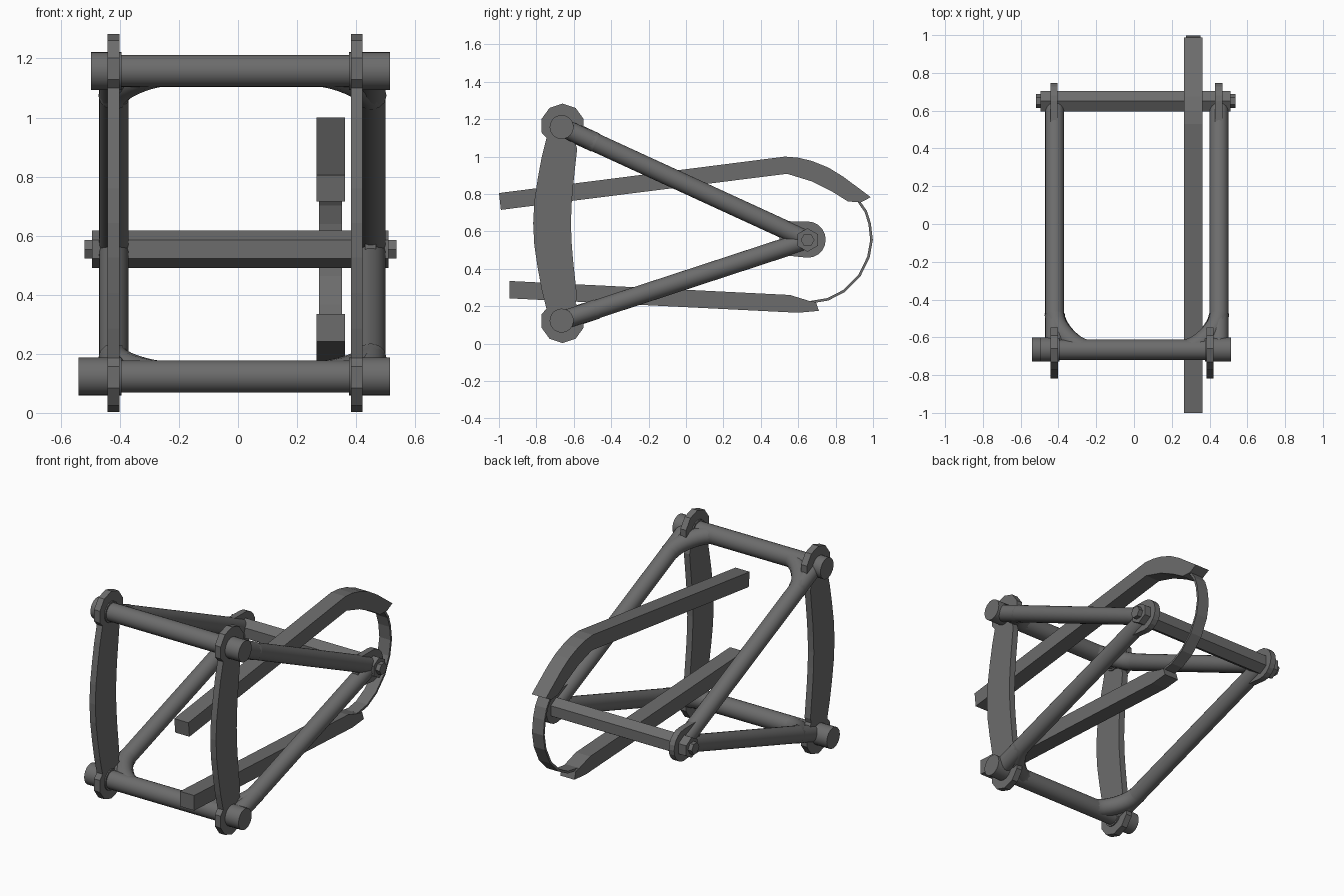
import bpy, bmesh, math
from mathutils import Vector

if "Cube" in bpy.data.objects:
    bpy.data.objects.remove(bpy.data.objects["Cube"])

TOP, LOW, REAR = (-0.665, 1.158), (-0.665, 0.123), (0.65, 0.554)   # pivots (y, z)


def add_object(name, bm):
    me = bpy.data.meshes.new(name)
    bmesh.ops.recalc_face_normals(bm, faces=bm.faces)
    bm.to_mesh(me)
    bm.free()
    ob = bpy.data.objects.new(name, me)
    bpy.context.collection.objects.link(ob)
    return ob


def prism(name, pts, x0, x1):
    """Extrude a (y, z) outline along x."""
    bm = bmesh.new()
    face = bm.faces.new([bm.verts.new((x0, y, z)) for y, z in pts])
    out = bmesh.ops.extrude_face_region(bm, geom=[face], use_keep_orig=True)
    verts = [v for v in out['geom'] if isinstance(v, bmesh.types.BMVert)]
    bmesh.ops.translate(bm, verts=verts, vec=(x1 - x0, 0, 0))
    return add_object(name, bm)


def smooth(ob):
    bpy.ops.object.select_all(action='DESELECT')
    ob.select_set(True)
    bpy.context.view_layer.objects.active = ob
    bpy.ops.object.shade_smooth_by_angle(angle=math.radians(35))


def rod(name, a, b, r, sides=24):
    a, b = Vector(a), Vector(b)
    bpy.ops.mesh.primitive_cylinder_add(vertices=sides, radius=r, depth=(b - a).length,
                                        location=(a + b) / 2)
    ob = bpy.context.object
    ob.rotation_mode = 'QUATERNION'
    ob.rotation_quaternion = (b - a).to_track_quat('Z', 'Y')
    ob.name = name
    if sides > 8:
        smooth(ob)


def bend(name, a, corner, b, r):
    """Round tube swept from a to b, pulled towards the corner."""
    cu = bpy.data.curves.new(name, 'CURVE')
    cu.dimensions, cu.bevel_depth, cu.bevel_resolution = '3D', r, 4
    cu.resolution_u = 8
    sp = cu.splines.new('BEZIER')
    sp.bezier_points.add(1)
    a, corner, b = Vector(a), Vector(corner), Vector(b)
    for bp, p in zip(sp.bezier_points, (a, b)):
        bp.co = p
        h = p.lerp(corner, 0.4)
        bp.handle_left, bp.handle_right = (2 * p - h, h) if p == a else (h, 2 * p - h)
    ob = bpy.data.objects.new(name, cu)
    bpy.context.collection.objects.link(ob)
    bpy.ops.object.select_all(action='DESELECT')
    ob.select_set(True)
    bpy.context.view_layer.objects.active = ob
    bpy.ops.object.convert(target='MESH')
    smooth(ob)


def ring(cy, cz, r, a0, a1, n):
    return [(cy + r * math.cos(math.radians(a0 + (a1 - a0) * i / n)),
             cz + r * math.sin(math.radians(a0 + (a1 - a0) * i / n))) for i in range(n + 1)]


# Bowed side plates with ten-sided ends, mirrored about mid height
half = [(-0.615, 0.643), (-0.612, 0.74), (-0.604, 0.84), (-0.592, 0.95), (-0.582, 1.04)]
half += ring(-0.66, 1.165, 0.118, -54, 198, 7)
half += [(-0.746, 1.10), (-0.771, 1.00), (-0.793, 0.88), (-0.811, 0.76), (-0.817, 0.643)]
plate = half + [(y, 1.286 - z) for y, z in reversed(half[1:-1])]
prism("side_plate_left", plate, -0.442, -0.402)
prism("side_plate_right", plate, 0.383, 0.422)

# Front crossbars with thicker end bosses, side tubes and corner bends
for level, (y, z), left_end in (("upper", TOP, -0.497), ("lower", LOW, -0.54)):
    rod(level + "_crossbar", (-0.45, y, z), (0.45, y, z), 0.0545)
    rod(level + "_boss_left", (left_end, y, z), (-0.395, y, z), 0.064)
    rod(level + "_boss_right", (0.376, y, z), (0.514, y, z), 0.064)
    for side, x, inner in (("left", -0.42, -0.24), ("right", 0.45, 0.26)):
        start, end = Vector((x, y, z)), Vector((x, *REAR))
        rod(f"{level}_tube_{side}", start, end, 0.05)
        bend(f"{level}_corner_{side}", start + (end - start).normalized() * 0.2,
             start, (inner, y, z), 0.053)

# Rear hexagonal bar, nuts and lugs
prism("rear_bar", ring(*REAR, 0.063, 30, 330, 5), -0.495, 0.51)
prism("rear_nuts", ring(*REAR, 0.037, 0, 300, 5), -0.52, 0.537)
lug = ring(0.65, 0.556, 0.097, -90, 90, 10) + [(0.50, 0.655), (0.50, 0.475)]
prism("rear_lug_left", lug, -0.442, -0.405)
prism("rear_lug_right", lug, 0.43, 0.468)

# Long square handles
prism("upper_handle", [(-1.0, 0.805), (0.53, 1.0), (0.60, 0.994), (0.675, 0.976),
                       (0.76, 0.942), (0.84, 0.893), (0.988, 0.783), (0.935, 0.755),
                       (0.866, 0.76), (0.786, 0.81), (0.67, 0.868), (0.54, 0.908),
                       (-0.99, 0.715)], 0.265, 0.362)
prism("lower_handle", [(-0.945, 0.335), (0.556, 0.26), (0.66, 0.228), (0.695, 0.222),
                       (0.71, 0.175), (0.6, 0.165), (-0.945, 0.242)], 0.265, 0.362)

# Thin strap joining the handles
path = [Vector(p) for p in ((0.925, 0.77), (0.967, 0.71), (0.988, 0.645), (0.999, 0.555),
                            (0.982, 0.46), (0.932, 0.358), (0.85, 0.276), (0.76, 0.23),
                            (0.66, 0.214))]
centre = Vector((0.71, 0.53))
inner = [p + (centre - p).normalized() * 0.014 for p in path]
prism("strap", path + inner[::-1], 0.275, 0.352)

# Dark metal on everything
metal = bpy.data.materials.new("dark_metal")
metal.diffuse_color = (0.15, 0.15, 0.15, 1)
metal.use_nodes = True
metal.node_tree.nodes["Principled BSDF"].inputs["Base Color"].default_value = metal.diffuse_color
for ob in bpy.data.objects:
    if ob.type == 'MESH':
        ob.data.materials.clear()
        ob.data.materials.append(metal)
